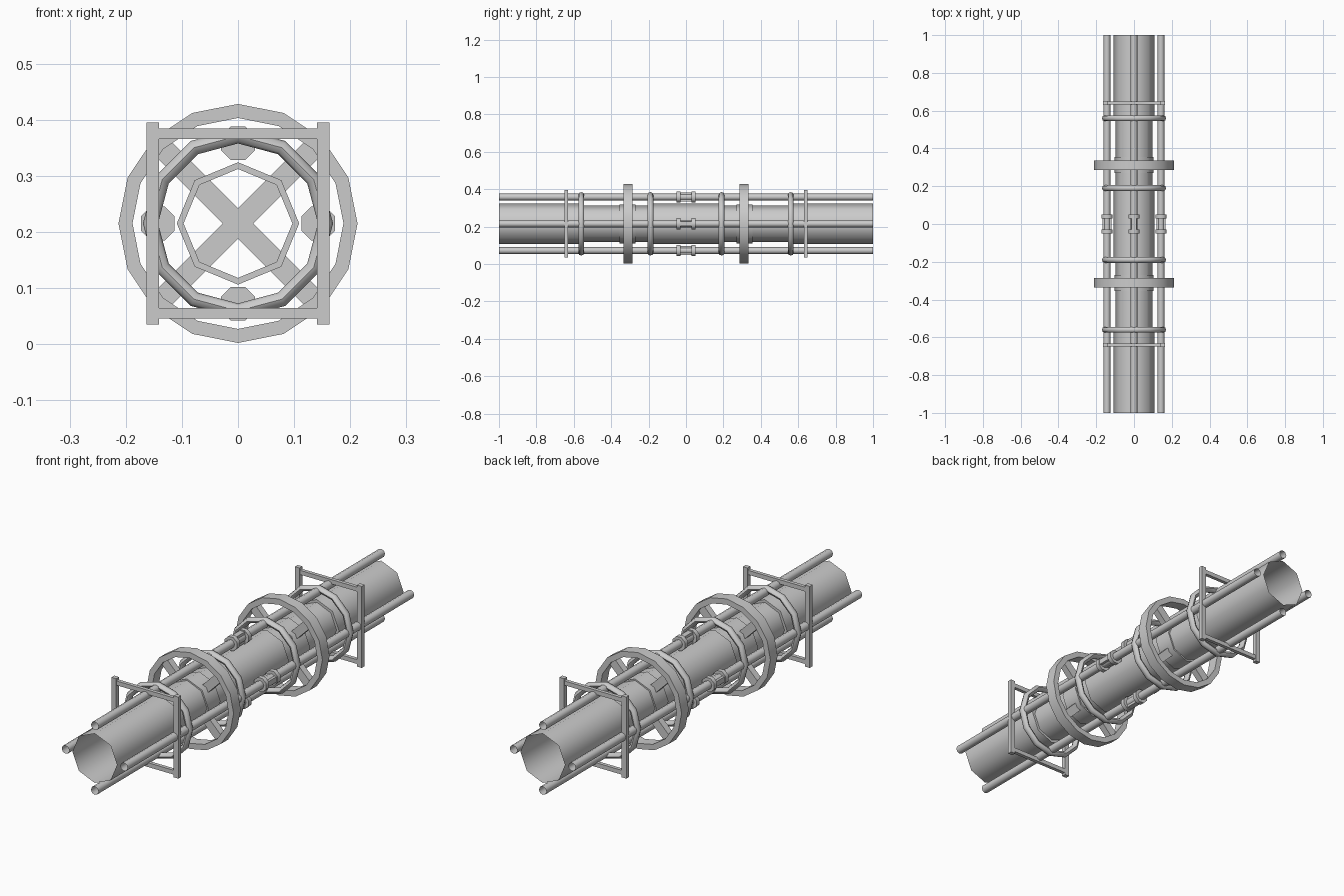
import bpy, bmesh, math
from mathutils import Matrix, Vector

cube = bpy.data.objects.get("Cube")
if cube:
    bpy.data.objects.remove(cube, do_unlink=True)

MID = 0.215      # height of the long axis
ROD = 0.143      # distance of the rods from the axis

grey = bpy.data.materials.new("light_grey_metal")
grey.use_nodes = True
COLOUR = (0.6, 0.6, 0.6, 1)
grey.diffuse_color = COLOUR
grey.node_tree.nodes["Principled BSDF"].inputs["Base Color"].default_value = COLOUR


def finish(name, bm, smooth=True):
    mesh = bpy.data.meshes.new(name)
    bm.to_mesh(mesh)
    bm.free()
    mesh.materials.append(grey)
    obj = bpy.data.objects.new(name, mesh)
    bpy.context.collection.objects.link(obj)
    if smooth:
        bpy.ops.object.select_all(action='DESELECT')
        obj.select_set(True)
        bpy.context.view_layer.objects.active = obj
        bpy.ops.object.shade_smooth_by_angle(angle=math.radians(50))
    return obj


def lathe(name, profile, sides, centre=(0, 0, MID), closed=False, caps=False, turn=0):
    """Sweep (radius, y) points around an axis parallel to y."""
    bm = bmesh.new()
    rows = []
    for r, y in profile:
        angles = [2 * math.pi * i / sides + turn for i in range(sides)]
        rows.append([bm.verts.new(Vector(centre) + Vector((r * math.sin(a), y, r * math.cos(a))))
                     for a in angles])
    pairs = list(zip(rows, rows[1:])) + ([(rows[-1], rows[0])] if closed else [])
    for a, b in pairs:
        for i in range(sides):
            j = (i + 1) % sides
            bm.faces.new((a[i], b[i], b[j], a[j]))
    if caps:
        bm.faces.new(rows[0])
        bm.faces.new(rows[-1][::-1])
    bmesh.ops.recalc_face_normals(bm, faces=bm.faces)
    return finish(name, bm)


def box(name, size, loc, roll=0):
    bm = bmesh.new()
    m = Matrix.Translation(loc) @ Matrix.Rotation(roll, 4, 'Y') @ Matrix.Diagonal((*size, 1))
    bmesh.ops.create_cube(bm, size=1, matrix=m)
    return finish(name, bm, smooth=False)


# Central tube: wide ends and middle, slim necks with a collar under each wheel
WIDE, SLIM, COLLAR = 0.109, 0.097, 0.104
half = [(WIDE, 0.2), (SLIM, 0.2), (SLIM, 0.27), (COLLAR, 0.27), (COLLAR, 0.355),
        (SLIM, 0.355), (SLIM, 0.55), (WIDE, 0.55), (WIDE, 1)]
lathe("central_tube", [(r, -y) for r, y in reversed(half)] + half, 8)

# Four hollow rods, each with a double clamp at mid length
for side, (dx, dz) in {"top": (0, 1), "bottom": (0, -1), "left": (1, 0), "right": (-1, 0)}.items():
    c = (dx * ROD, 0, MID + dz * ROD)
    lathe(side + "_rod", [(0.0185, -1), (0.0185, 1)], 8, c)
    for end, y in (("front", -0.04), ("back", 0.04)):
        lathe(f"{side}_{end}_clamp", [(0.0325, y - 0.01), (0.0325, y + 0.01)], 8, c,
              caps=True, turn=math.pi / 8)
    box(side + "_clamp_link", (0.024 + 0.026 * abs(dx), 0.07, 0.024 + 0.026 * abs(dz)), c)

for end, s in (("front", -1), ("back", 1)):
    # Large wheel with crossed spokes
    y = s * 0.31
    lathe(end + "_wheel", [(0.188, y - 0.025), (0.213, y - 0.025),
                           (0.213, y + 0.025), (0.188, y + 0.025)], 16, closed=True)
    for k, roll in (("rising", -math.pi / 4), ("falling", math.pi / 4)):
        box(f"{end}_{k}_spoke", (0.385, 0.03, 0.038), (0, y, MID), roll)

    # Round hoops on both sides of the wheel
    for place, d in (("inner", 0.19), ("outer", 0.56)):
        ring = [(0.156 + 0.0135 * math.cos(t * math.pi / 4),
                 s * d + 0.0155 * math.sin(t * math.pi / 4)) for t in range(8)]
        lathe(f"{end}_{place}_hoop", ring, 12, closed=True)

    # Square frame
    y = s * 0.64
    for name, t in (("left", 1), ("right", -1)):
        box(f"{end}_frame_{name}_post", (0.023, 0.02, 0.36), (t * 0.152, y, MID))
    for name, t in (("top", 1), ("bottom", -1)):
        box(f"{end}_frame_{name}_bar", (0.29, 0.016, 0.019), (0, y, MID + t * 0.16))
